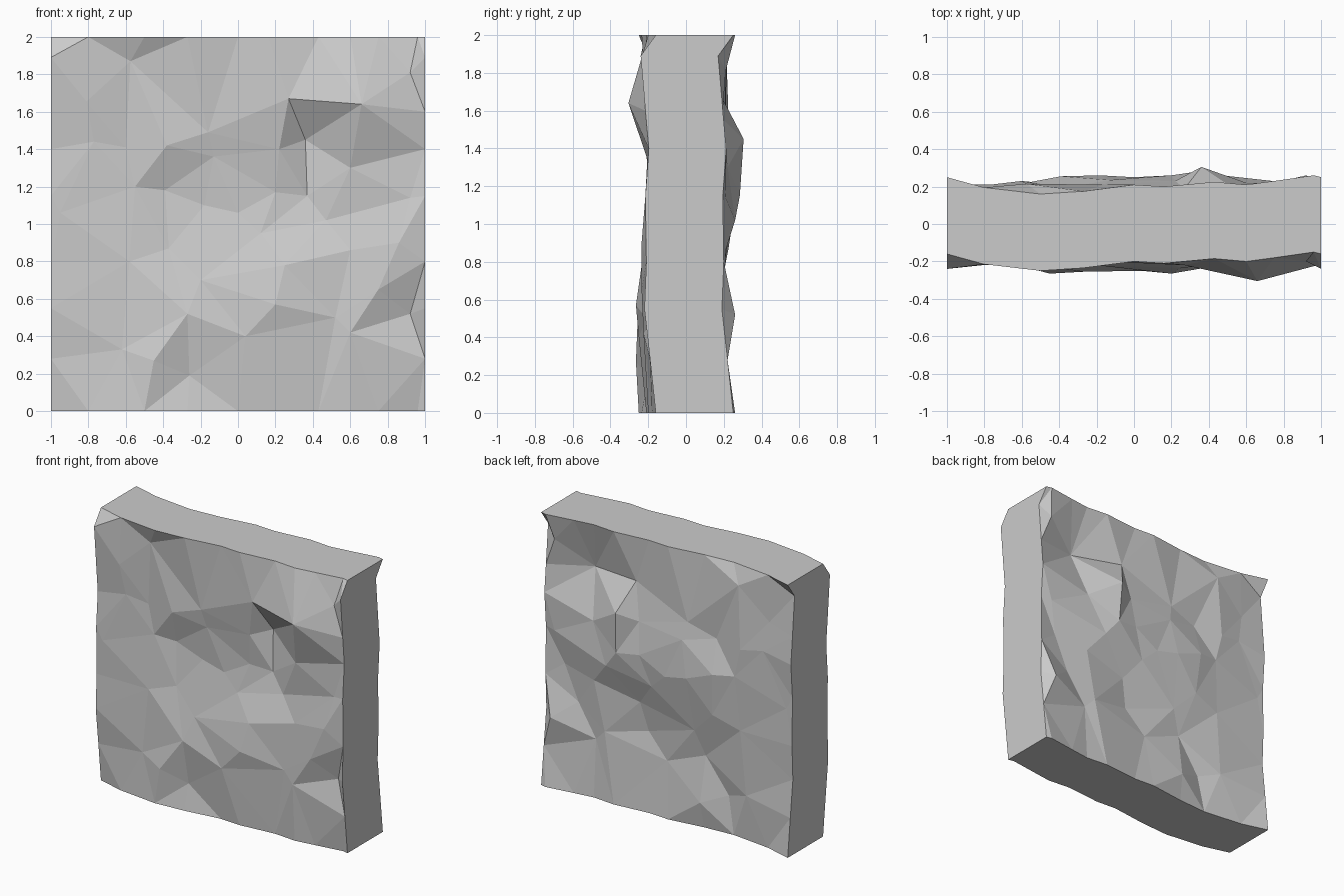
import bpy, bmesh
from mathutils import Vector
from mathutils.geometry import delaunay_2d_cdt

if "Cube" in bpy.data.objects:
    bpy.data.objects.remove(bpy.data.objects["Cube"])

THICK = 0.41  # the back is the front relief shifted straight back

# relief along the top and bottom edges (x, y): the slab tiles vertically
rim_x = [(-1, -.16), (-.8, -.215), (-.5, -.25), (-.27, -.235), (0, -.20), (.16, -.21),
         (.43, -.185), (.6, -.20), (.75, -.18), (.96, -.15), (1, -.16)]
# relief along the left and right edges (z, y): the slab tiles sideways
rim_z = [(.28, -.19), (.55, -.22), (.8, -.21), (1.15, -.215), (1.4, -.197),
         (1.6, -.215), (1.89, -.24)]
# rock facet corners (x, z, y)
rock = [(-.575, 1.87, -.195), (-.81, 1.655, -.22), (-.6, 1.41, -.18), (-.77, 1.44, -.20),
        (-.38, 1.42, -.22), (-.16, 1.49, -.20), (-.13, 1.36, -.175), (.27, 1.67, -.22),
        (.66, 1.64, -.305), (.36, 1.45, -.105), (.6, 1.3, -.19), (.22, 1.4, -.18),
        (.92, 1.81, -.20), (.37, 1.15, -.125), (.47, 1.02, -.15), (-.55, 1.2, -.185),
        (-.39, 1.18, -.155), (-.18, 1.1, -.15), (0, 1.06, -.16), (.2, 1.17, -.15),
        (.92, 1.14, -.20), (-.95, 1.06, -.215), (.12, .95, -.18), (-.37, .87, -.185),
        (-.58, .8, -.21), (.25, .78, -.235), (.6, .86, -.20), (.86, .9, -.235),
        (.75, .65, -.235), (.92, .52, -.15), (.52, .5, -.21), (.2, .57, -.265),
        (-.2, .7, -.22), (-.27, .52, -.255), (-.62, .33, -.22), (-.45, .27, -.265),
        (-.26, .19, -.20), (.04, .4, -.25), (.6, .42, -.225)]

# outline runs anticlockwise seen from the front
outline = [(x, 0, y) for x, y in rim_x]
outline += [(1, z, y) for z, y in rim_z]
outline += [(x, 2, y) for x, y in reversed(rim_x)]
outline += [(-1, z, y) for z, y in reversed(rim_z)]
points = outline + rock
n = len(outline)

# triangulate the relief
tris = delaunay_2d_cdt([Vector((x, z)) for x, z, y in points],
                       [(i, (i + 1) % n) for i in range(n)], [], 1, 1e-5)[2]

bm = bmesh.new()
front = [bm.verts.new((x, y, z)) for x, z, y in points]
back = [bm.verts.new((x, y + THICK, z)) for x, z, y in points]
for t in tris:
    bm.faces.new([front[i] for i in t])
    bm.faces.new([back[i] for i in reversed(t)])
# flat rim around all four sides
for i in range(n):
    j = (i + 1) % n
    bm.faces.new((front[j], front[i], back[i], back[j]))
bmesh.ops.recalc_face_normals(bm, faces=bm.faces)

mesh = bpy.data.meshes.new("rock_wall")
bm.to_mesh(mesh)
bm.free()
wall = bpy.data.objects.new("rock_wall", mesh)
bpy.context.collection.objects.link(wall)
